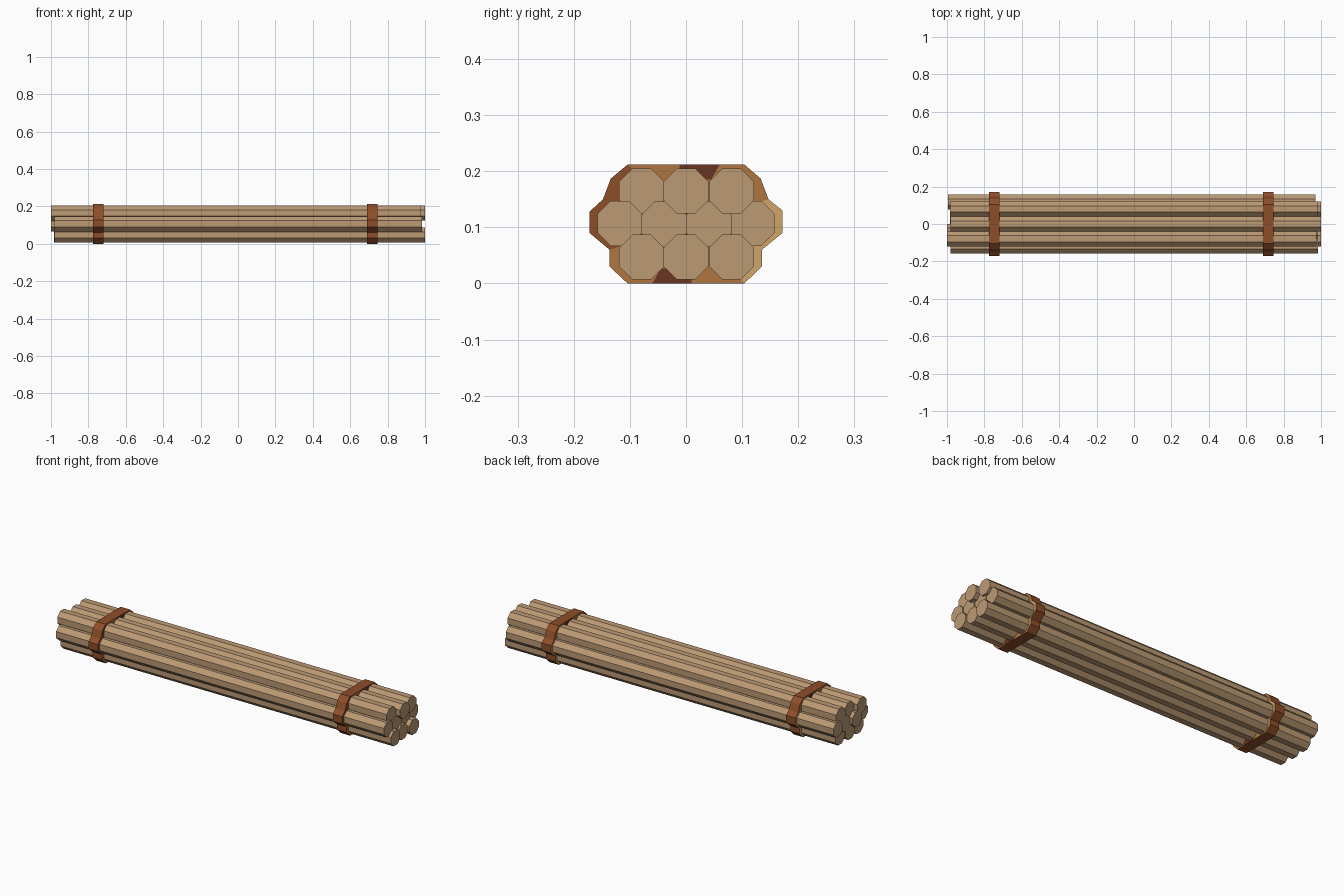
import bpy, bmesh, math

if "Cube" in bpy.data.objects:
    bpy.data.objects.remove(bpy.data.objects["Cube"])


def material(name, rgb):
    m = bpy.data.materials.new(name)
    m.diffuse_color = (*rgb, 1)
    m.use_nodes = True
    m.node_tree.nodes["Principled BSDF"].inputs["Base Color"].default_value = m.diffuse_color
    return m


wood = material("pale_wood", (0.50, 0.32, 0.175))
rust = material("rust_leather", (0.27, 0.075, 0.022))
dark = material("dark_leather", (0.14, 0.036, 0.016))
orange = material("orange_leather", (0.43, 0.18, 0.05))
tan = material("tan_leather", (0.62, 0.38, 0.14))


def prism(name, sections, mats):
    """Sections are closed rings of points, skinned in order and capped."""
    bm = bmesh.new()
    rings = [[bm.verts.new(p) for p in s] for s in sections]
    n = len(rings[0])
    for a, b in zip(rings, rings[1:]):
        for i in range(n):
            j = (i + 1) % n
            bm.faces.new((a[i], a[j], b[j], b[i]))
    bm.faces.new(rings[0])
    bm.faces.new(rings[-1])
    bmesh.ops.recalc_face_normals(bm, faces=bm.faces)
    me = bpy.data.meshes.new(name)
    bm.to_mesh(me)
    bm.free()
    for m in mats:
        me.materials.append(m)
    ob = bpy.data.objects.new(name, me)
    bpy.context.collection.objects.link(ob)
    return ob


# Octagonal poles in rows of three, four and three: (y, z, start x, end x)
poles = [
    (-0.079, 0.165, -1.0, 0.975), (0.0, 0.165, -0.98, 1.0), (0.081, 0.165, -0.985, 0.985),
    (-0.118, 0.107, -0.98, 0.985), (-0.039, 0.106, -1.0, 0.98),
    (0.041, 0.106, -0.985, 0.975), (0.118, 0.107, -0.995, 0.97),
    (-0.079, 0.047, -0.98, 1.0), (0.0, 0.047, -0.985, 0.99), (0.081, 0.047, -0.98, 1.0)]
R = 0.04 / math.cos(math.pi / 8)
for k, (y, z, x0, x1) in enumerate(poles):
    ring = [(y + R * math.cos((i + .5) * math.pi / 4),
             z + R * math.sin((i + .5) * math.pi / 4)) for i in range(8)]
    prism(f"pole_{k + 1}", [[(x, *p) for p in ring] for x in (x0, x1)], [wood])

# Leather straps hugging the bundle, with patchy edge colours
outline = [(-0.104, 0.212), (-0.012, 0.212), (0.06, 0.212), (0.104, 0.212),
           (0.133, 0.187), (0.147, 0.15), (0.172, 0.13), (0.172, 0.09),
           (0.135, 0.06), (0.135, 0.03), (0.104, 0.0), (0.01, 0.0),
           (-0.06, 0.0), (-0.104, 0.0), (-0.136, 0.03), (-0.136, 0.06),
           (-0.172, 0.09), (-0.172, 0.128), (-0.148, 0.15), (-0.134, 0.187)]
inner = [(y * 0.75, 0.106 + (z - 0.106) * 0.75) for y, z in outline]
for side, x in (("left", -0.748), ("right", 0.717)):
    h = 0.028
    ob = prism(f"strap_{side}",
               [[(x - h, *p) for p in inner], [(x - h, *p) for p in outline],
                [(x + h, *p) for p in outline], [(x + h, *p) for p in inner]],
               [rust, dark, orange, tan])
    for f in ob.data.polygons:
        c, nrm = f.center, f.normal
        if abs(nrm.x) > 0.5:                      # strap edges
            if c.y > 0.1:
                f.material_index = 3 if c.z < 0.15 else 2
            elif c.y < -0.1:
                f.material_index = 0 if c.z > 0.06 else 2
            elif (c.z > 0.1) == (c.y > 0):
                f.material_index = 1 if abs(c.y) < 0.06 else 2
            else:
                f.material_index = 2 if c.z > 0.1 or c.y > 0 else 0
        elif 0.08 < c.z < 0.1 and nrm.z < -0.3:   # worn undersides
            f.material_index = 2
